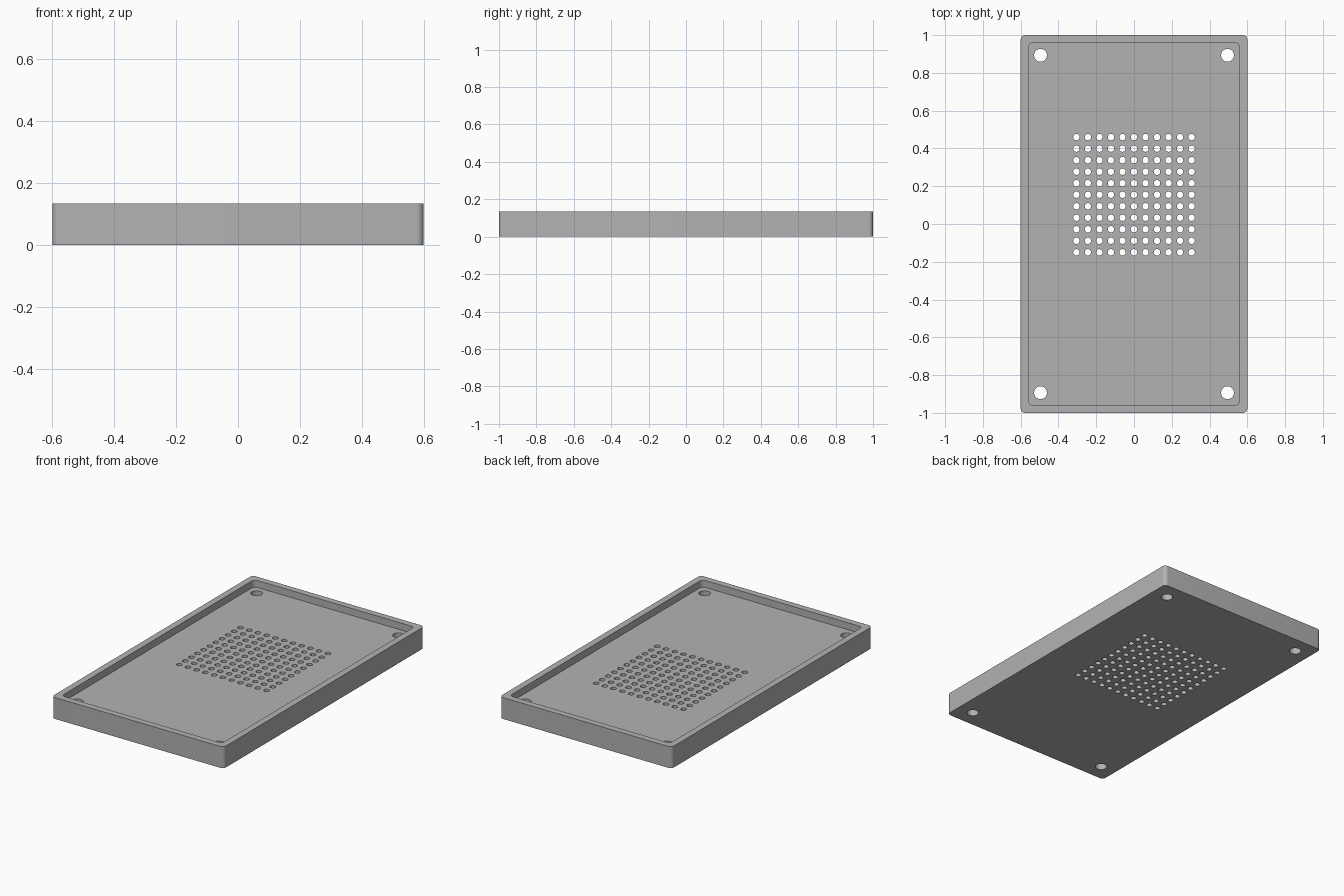
import bpy, bmesh, math
from mathutils import Vector

W, L, H = 1.2, 2.0, 0.135
WALL, FLOOR = 0.041, 0.091

old = bpy.data.objects.get("Cube")
if old:
    bpy.data.objects.remove(old, do_unlink=True)

gray = bpy.data.materials.new("plain gray")
gray.use_nodes = True
color = (0.45, 0.45, 0.45, 1)
gray.diffuse_color = color
gray.node_tree.nodes["Principled BSDF"].inputs["Base Color"].default_value = color


def make_object(name, bm):
    mesh = bpy.data.meshes.new(name)
    bmesh.ops.recalc_face_normals(bm, faces=bm.faces)
    bm.to_mesh(mesh)
    bm.free()
    mesh.materials.append(gray)
    obj = bpy.data.objects.new(name, mesh)
    bpy.context.collection.objects.link(obj)
    return obj


def add_prism(bm, outline, z0, z1):
    face = bm.faces.new([bm.verts.new((x, y, z0)) for x, y in outline])
    new = bmesh.ops.extrude_face_region(bm, geom=[face])["geom"]
    top = [v for v in new if isinstance(v, bmesh.types.BMVert)]
    bmesh.ops.translate(bm, verts=top, vec=Vector((0, 0, z1 - z0)))


def rounded_rect(w, l, r, steps=8):
    points = []
    for k, (sx, sy) in enumerate([(1, 1), (-1, 1), (-1, -1), (1, -1)]):
        for i in range(steps + 1):
            a = math.pi / 2 * (k + i / steps)
            points.append((sx * (w / 2 - r) + r * math.cos(a),
                           sy * (l / 2 - r) + r * math.sin(a)))
    return points


def circle(cx, cy, r, n):
    return [(cx + r * math.cos(math.tau * i / n), cy + r * math.sin(math.tau * i / n))
            for i in range(n)]


# Solid block with rounded vertical corners
bm = bmesh.new()
add_prism(bm, rounded_rect(W, L, 0.024), 0, H)
tray = make_object("tray", bm)

# Shallow pocket that leaves a raised rim
bm = bmesh.new()
add_prism(bm, rounded_rect(W - 2 * WALL, L - 2 * WALL, 0.024), FLOOR, H + 0.1)
pocket = make_object("pocket_cutter", bm)

# Corner screw holes and the square grid of vent holes
bm = bmesh.new()
for sx in (-1, 1):
    for sy in (-1, 1):
        add_prism(bm, circle(sx * 0.495, sy * 0.893, 0.034, 32), -0.1, H + 0.1)
for i in range(11):
    for j in range(11):
        add_prism(bm, circle((i - 5) * 0.061, 0.155 + (j - 5) * 0.061, 0.017, 20),
                  -0.1, H + 0.1)
holes = make_object("hole_cutter", bm)

# Cut the pocket and the holes
bpy.ops.object.select_all(action='DESELECT')
bpy.context.view_layer.objects.active = tray
tray.select_set(True)
for cutter in (pocket, holes):
    cutter.hide_render = True
    mod = tray.modifiers.new(cutter.name, 'BOOLEAN')
    mod.operation = 'DIFFERENCE'
    mod.solver = 'EXACT'
    mod.object = cutter
    bpy.ops.object.modifier_apply(modifier=mod.name)
    bpy.data.objects.remove(cutter, do_unlink=True)

bpy.ops.object.shade_smooth_by_angle(angle=math.radians(30))
